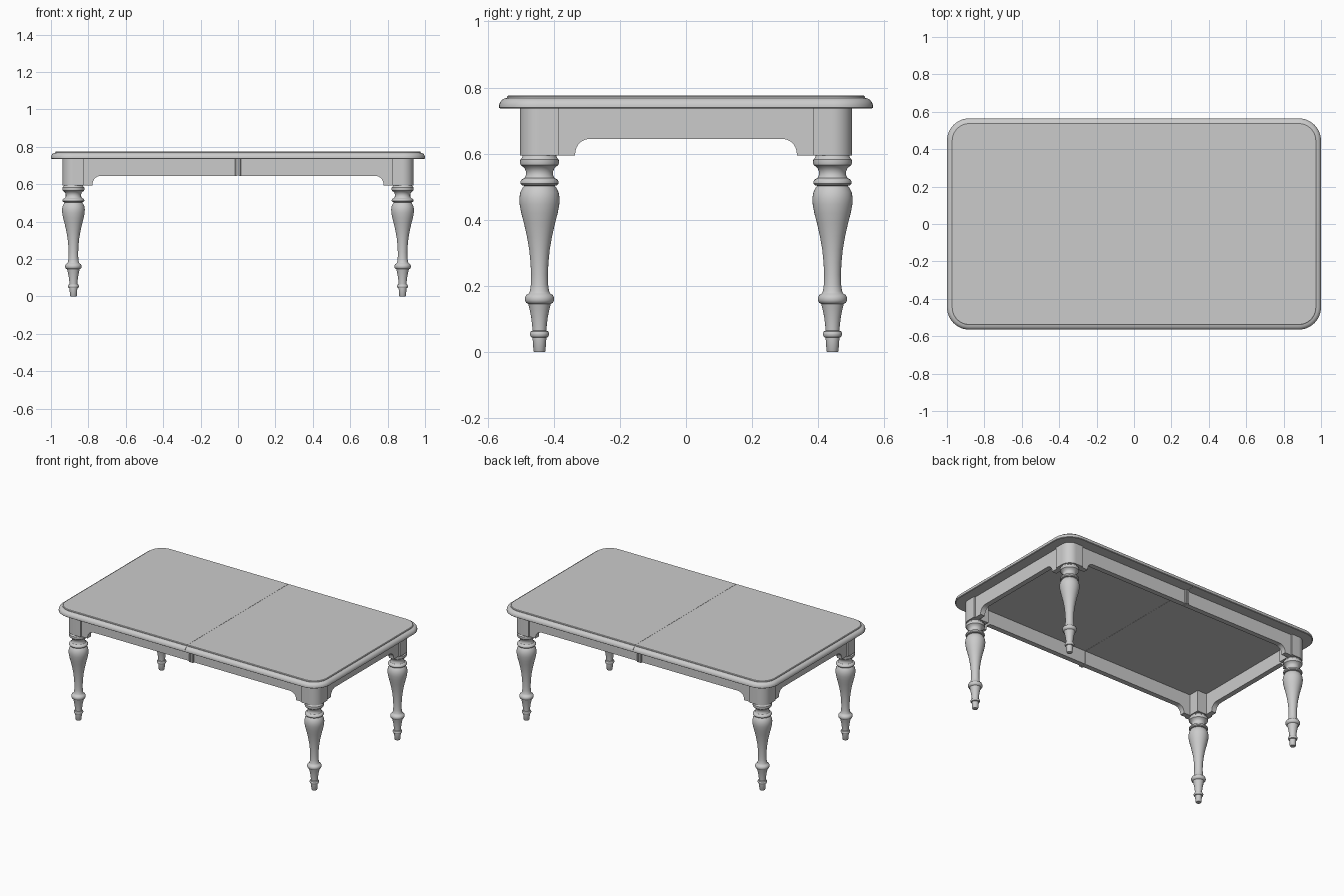
import bpy, bmesh
from math import sin, cos, pi

if "Cube" in bpy.data.objects:
    bpy.data.objects.remove(bpy.data.objects["Cube"])

TOP_UNDER = 0.736
BLOCK_BASE = 0.594
APRON_BASE = 0.645
LEG_X, LEG_Y = 0.88, 0.443


def finish(name, bm, smooth=True):
    bmesh.ops.recalc_face_normals(bm, faces=bm.faces)
    mesh = bpy.data.meshes.new(name)
    bm.to_mesh(mesh)
    bm.free()
    ob = bpy.data.objects.new(name, mesh)
    bpy.context.collection.objects.link(ob)
    if smooth:
        bpy.ops.object.select_all(action='DESELECT')
        ob.select_set(True)
        bpy.context.view_layer.objects.active = ob
        bpy.ops.object.shade_smooth_by_angle(angle=0.6)
    return ob


def mirror(ob, x=False, y=False):
    m = ob.modifiers.new("mirror", 'MIRROR')
    m.use_axis = (x, y, False)
    m.use_mirror_merge = False
    return ob


def prism(name, outline, to3d, a, b):
    """Extrude a 2D outline from depth a to depth b; to3d places (u, v, depth)."""
    bm = bmesh.new()
    lo = [bm.verts.new(to3d(u, v, a)) for u, v in outline]
    hi = [bm.verts.new(to3d(u, v, b)) for u, v in outline]
    bm.faces.new(lo)
    bm.faces.new(hi)
    n = len(outline)
    for i in range(n):
        j = (i + 1) % n
        bm.faces.new((lo[i], lo[j], hi[j], hi[i]))
    return finish(name, bm)


def arc(cx, cy, r, a0, a1, n=10):
    return [(cx + r * cos(a0 + (a1 - a0) * i / n),
             cy + r * sin(a0 + (a1 - a0) * i / n)) for i in range(n + 1)]


# Tabletop leaf: right half of a moulded rounded rectangle, mirrored at the seam
def leaf_loop(inset):
    r = 0.12 - inset
    seam = 0.0006
    pts = [(seam, -0.565 + inset)]
    pts += arc(0.88, -0.445, r, -pi / 2, 0, 12)
    pts += arc(0.88, 0.445, r, 0, pi / 2, 12)
    return pts + [(seam, 0.565 - inset)]


edge = [(0.004, TOP_UNDER), (0, 0.739), (0, 0.747), (0.003, 0.756), (0.009, 0.763),
        (0.016, 0.767), (0.024, 0.769), (0.024, 0.773), (0.028, 0.776)]
bm = bmesh.new()
loops = [[bm.verts.new((x, y, z)) for x, y in leaf_loop(d)] for d, z in edge]
for p, q in zip(loops, loops[1:]):
    for i in range(len(p) - 1):
        bm.faces.new((p[i], p[i + 1], q[i + 1], q[i]))
bm.faces.new(loops[0])
bm.faces.new(loops[-1])
bm.faces.new([l[0] for l in loops] + [l[-1] for l in reversed(loops)])
mirror(finish("tabletop", bm), x=True)

# Corner blocks with a rounded outer corner
block = [(0.825, 0.385), (0.938, 0.385)]
block += arc(0.878, 0.442, 0.06, 0, pi / 2, 12)
block += [(0.825, 0.502)]
mirror(prism("leg_blocks", block, lambda u, v, d: (u, v, d), BLOCK_BASE, TOP_UNDER), x=True, y=True)


# Aprons with bracketed ends
def bracket(end):
    """Lower outline from the arch to the block, then up the block."""
    curve = arc(end - 0.097, 0.600, 0.045, pi / 2, 0, 10)
    return curve + [(end - 0.052, BLOCK_BASE), (end, BLOCK_BASE), (end, TOP_UNDER)]


side = [(0.002, TOP_UNDER), (0.002, APRON_BASE)] + bracket(0.83)
mirror(prism("long_aprons", side, lambda u, v, d: (u, d, v), 0.458, 0.492), x=True, y=True)

half = bracket(0.387)
end_outline = half + [(-u, v) for u, v in reversed(half)]
mirror(prism("end_aprons", end_outline, lambda u, v, d: (d, u, v), 0.894, 0.928), x=True)

# Narrow strips beside the seam in the long aprons
strip = [(0.002, 0.488), (0.015, 0.488), (0.015, 0.499), (0.012, 0.502), (0.002, 0.502)]
mirror(prism("seam_strips", strip, lambda u, v, d: (u, v, d), APRON_BASE - 0.001, TOP_UNDER), x=True, y=True)

# Turned legs: (radius, height)
profile = [(0.016, 0), (0.018, 0.003), (0.021, 0.044), (0.026, 0.046), (0.029, 0.052),
           (0.029, 0.057), (0.026, 0.063), (0.021, 0.065), (0.022, 0.08), (0.025, 0.105),
           (0.030, 0.130), (0.034, 0.146), (0.040, 0.149), (0.044, 0.156), (0.044, 0.165),
           (0.040, 0.173), (0.033, 0.177), (0.029, 0.184), (0.026, 0.205), (0.0255, 0.235),
           (0.027, 0.27), (0.031, 0.31), (0.038, 0.35), (0.047, 0.39), (0.055, 0.42),
           (0.060, 0.447), (0.061, 0.465), (0.058, 0.483), (0.051, 0.497), (0.046, 0.503),
           (0.054, 0.505), (0.058, 0.510), (0.058, 0.516), (0.054, 0.522), (0.046, 0.526),
           (0.041, 0.535), (0.041, 0.546), (0.045, 0.556), (0.052, 0.562), (0.057, 0.566),
           (0.059, 0.574), (0.058, 0.583), (0.053, 0.588), (0.050, 0.596)]
bm = bmesh.new()
N = 36
rings = [[bm.verts.new((LEG_X + r * cos(2 * pi * i / N), LEG_Y + r * sin(2 * pi * i / N), z))
          for i in range(N)] for r, z in profile]
for p, q in zip(rings, rings[1:]):
    for i in range(N):
        j = (i + 1) % N
        bm.faces.new((p[i], p[j], q[j], q[i]))
bm.faces.new(rings[0])
bm.faces.new(rings[-1])
mirror(finish("turned_legs", bm), x=True, y=True)
